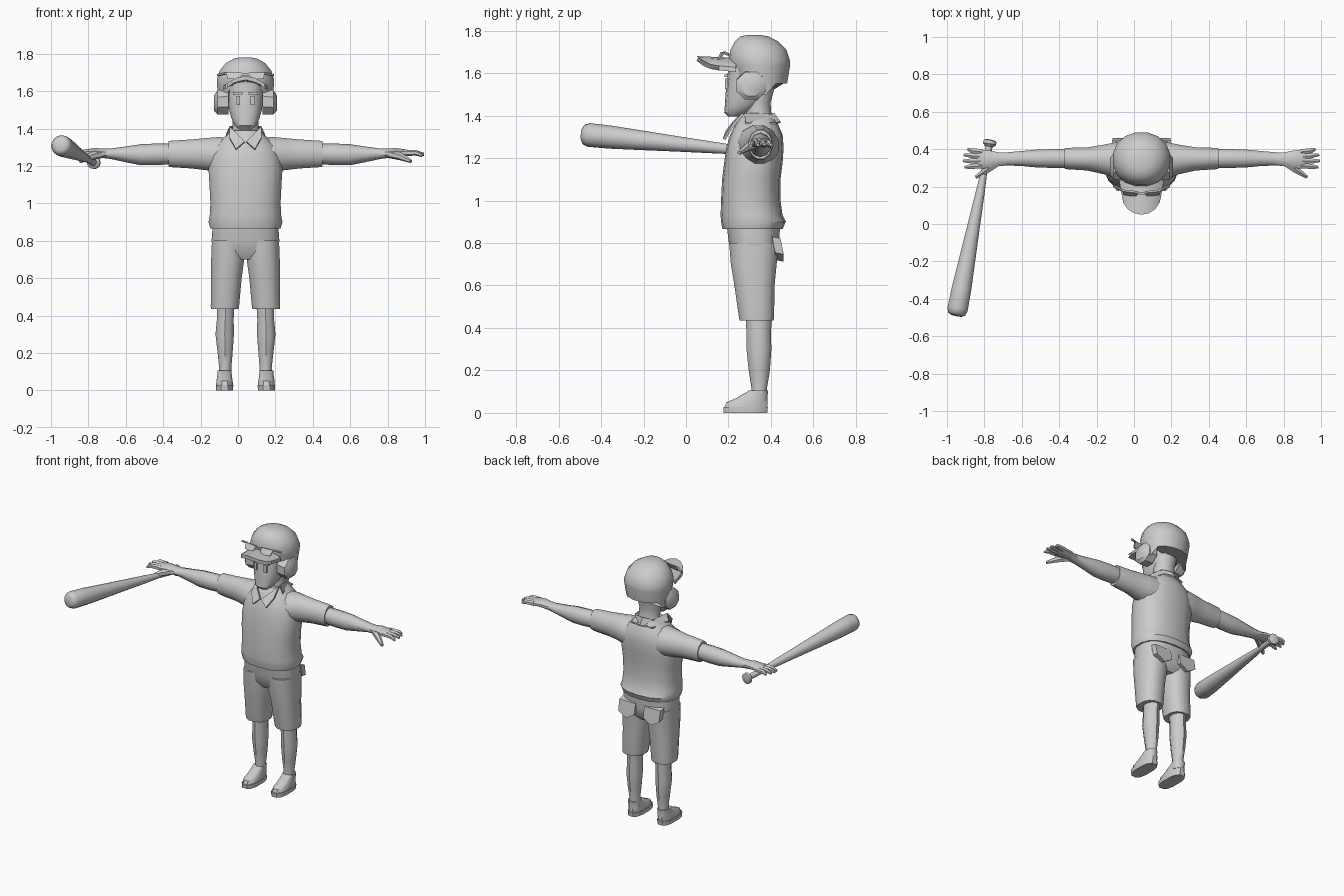
import bpy, bmesh, math
from mathutils import Vector

CX = 0.04  # body centre line
grey = bpy.data.materials.new("light grey")
grey.diffuse_color = (0.6, 0.6, 0.6, 1)


def finish(name, bm, angle=40):
    bmesh.ops.recalc_face_normals(bm, faces=bm.faces)
    me = bpy.data.meshes.new(name)
    bm.to_mesh(me)
    bm.free()
    me.materials.append(grey)
    ob = bpy.data.objects.new(name, me)
    bpy.context.collection.objects.link(ob)
    bpy.ops.object.select_all(action='DESELECT')
    ob.select_set(True)
    bpy.context.view_layer.objects.active = ob
    bpy.ops.object.shade_smooth_by_angle(angle=math.radians(angle))
    return ob


def skin(name, rings, angle=40):
    """Bridge equal-length rings of points and cap both ends."""
    bm = bmesh.new()
    vs = [[bm.verts.new(p) for p in r] for r in rings]
    n = len(vs[0])
    for a, b in zip(vs, vs[1:]):
        for i in range(n):
            j = (i + 1) % n
            bm.faces.new((a[i], a[j], b[j], b[i]))
    bm.faces.new(vs[0])
    bm.faces.new(vs[-1])
    return finish(name, bm, angle)


def section(n, p):
    for i in range(n):
        t = 2 * math.pi * (i + 0.5) / n
        c, s = math.cos(t), math.sin(t)
        yield (math.copysign(abs(c) ** (2 / p), c), math.copysign(abs(s) ** (2 / p), s))


def stack(name, rings, x=CX, n=14, p=2.4, lift=None):
    """Upright loft; ring = z, half width, front y, back y, optional x offset."""
    out = []
    for k, (z, a, y0, y1, *dx) in enumerate(rings):
        xc = x + (dx[0] if dx else 0)
        ring = [Vector((xc + a * u, (y0 + y1) / 2 + (y1 - y0) / 2 * v, z)) for u, v in section(n, p)]
        if k == 0 and lift:
            for q in ring:
                q.z = lift(q.y)
        out.append(ring)
    return skin(name, out)


def sideways(name, s, rings, n=10, p=2.0):
    """Loft outwards; ring = distance from centre line, y, z, half depth, half height."""
    return skin(name, [[(CX + s * d, y + ry * u, z + rz * v) for u, v in section(n, p)]
                       for d, y, z, ry, rz in rings])


def tube(name, pts, radii, n=8):
    pts = [Vector(p) for p in pts]
    q = (pts[-1] - pts[0]).to_track_quat('Z', 'Y')
    return skin(name, [[c + q @ Vector((r * u, r * v, 0)) for u, v in section(n, 2)]
                       for c, r in zip(pts, radii)])


def plate(name, pts, offset):
    """Flat polygon thickened along an offset vector."""
    off = Vector(offset)
    return skin(name, [[Vector(p) for p in pts], [Vector(p) + off for p in pts]], 30)


def box(name, c, d):
    x, y, z = c
    a, b, h = (v / 2 for v in d)
    return plate(name, [(x - a, y - b, z - h), (x + a, y - b, z - h),
                        (x + a, y + b, z - h), (x - a, y + b, z - h)], (0, 0, d[2]))


# Shirt body, pelvis
stack("shirt", [(.865, .19, .172, .455), (.90, .2, .165, .47), (.93, .194, .163, .455),
                (1.0, .19, .165, .445), (1.1, .195, .17, .445), (1.18, .2, .18, .455),
                (1.25, .19, .19, .46), (1.31, .165, .208, .455), (1.355, .115, .23, .435),
                (1.39, .075, .255, .415)], n=18)
stack("shorts_top", [(.70, .15, .24, .40), (.74, .178, .215, .435),
                     (.80, .184, .20, .44), (.88, .178, .19, .445)], n=16, p=2.6)

# Head and neck
stack("neck", [(1.35, .085, .275, .42), (1.40, .072, .28, .405), (1.46, .07, .27, .40),
               (1.53, .075, .26, .42)], n=12, p=2)
stack("head", [(1.395, .035, .20, .25), (1.415, .058, .18, .29), (1.45, .075, .183, .35),
               (1.50, .09, .186, .39), (1.56, .096, .193, .42), (1.64, .10, .20, .43)], n=14)


# Helmet: lower edge drops towards the nape
def rim(y):
    return 1.625 if y < .25 else (1.50 if y < .42 else 1.55)


stack("helmet", [(1.55, .142, .225, .478), (1.632, .155, .207, .492), (1.66, .156, .2, .492),
                 (1.71, .14, .207, .475), (1.75, .107, .228, .435), (1.773, .065, .255, .39),
                 (1.78, .03, .29, .35)], n=16, p=2.1, lift=rim)

# Visor: arched sheet whose sides droop
arc = []
for i in range(9):
    t = math.pi * i / 8
    arc.append((math.cos(t), math.sin(t)))
rows = []
for f in (0, .5, .85, 1):
    top = [(CX + .12 * u * (1 - .12 * f), .235 - f * (.08 + .105 * v),
            1.672 - .045 * u * u + .008 * f) for u, v in arc]
    rows.append(top + [(x, y, z - .022) for x, y, z in reversed(top)])
skin("visor", rows, 35)

# Goggles resting on the visor
box("goggle_bridge", (CX, .165, 1.69), (.05, .012, .012))
for s, side in ((-1, "right"), (1, "left")):
    x0, x1 = CX + s * .018, CX + s * .105
    plate(side + "_goggle_lens", [(x0, .175, 1.70), (x1, .185, 1.70),
                                  (x1 - s * .01, .165, 1.665), (x0 + s * .012, .155, 1.665)], (0, -.01, 0))
    tube(side + "_goggle_arm", [(CX + s * .10, .18, 1.697), (CX + s * .15, .205, 1.685)], (.007, .007), 6)

# Paired parts
for s, side in ((-1, "right_"), (1, "left_")):
    # Helmet ear guard
    sideways(side + "ear_guard", s, [(.09, .31, 1.545, .075, .075), (.15, .307, 1.54, .075, .07),
                                     (.168, .307, 1.535, .05, .045)], n=8)
    # Eye, brow and collar wing
    box(side + "eye", (CX + s * .038, .19, 1.55), (.02, .014, .05))
    box(side + "brow", (CX + s * .042, .19, 1.588), (.05, .016, .012))
    plate(side + "collar_wing", [(CX + s * .085, .275, 1.405), (CX + s * .085, .222, 1.345),
                                 (CX + s * .05, .185, 1.285), (CX + s * .005, .2, 1.325),
                                 (CX + s * .05, .235, 1.37)], (0, -.012, .006))
    plate(side + "collar_back", [(CX + s * .085, .275, 1.405), (CX + s * .105, .28, 1.36),
                                 (CX + s * .08, .425, 1.36), (CX, .445, 1.365),
                                 (CX, .415, 1.405), (CX + s * .07, .40, 1.405)], (0, 0, .008))
    # Sleeve
    sideways(side + "sleeve", s, [(.06, .335, 1.255, .105, .095), (.14, .34, 1.258, .10, .10),
                                  (.20, .345, 1.263, .082, .09), (.29, .348, 1.264, .064, .08),
                                  (.40, .35, 1.264, .059, .073), (.412, .35, 1.264, .056, .07)], n=12)
    # Arm and palm
    sideways(side + "arm", s, [(.38, .35, 1.265, .052, .053), (.47, .35, 1.262, .053, .058),
                               (.56, .35, 1.26, .05, .056), (.64, .35, 1.262, .042, .042),
                               (.72, .348, 1.265, .037, .028), (.76, .346, 1.267, .038, .025),
                               (.80, .346, 1.272, .047, .024), (.86, .347, 1.27, .054, .018),
                               (.875, .347, 1.27, .05, .013)])
    # Fingers and thumb
    for k, (y0, y1, tip, z) in enumerate(((.385, .40, .93, 1.262), (.36, .37, .95, 1.264),
                                          (.335, .338, .955, 1.262), (.312, .303, .945, 1.256))):
        tube(side + "finger_%d" % (k + 1), [(CX + s * .85, y0, 1.27), (CX + s * .91, (y0 + y1) / 2, 1.27),
                                            (CX + s * tip, y1, z)], (.017, .015, .008), 6)
    tube(side + "thumb", [(CX + s * .77, .33, 1.265), (CX + s * .83, .287, 1.25),
                          (CX + s * .885, .25, 1.225)], (.024, .02, .01), 6)
    # Shorts leg with back pocket
    stack(side + "shorts_leg", [(.435, .076, .25, .415, s * .111), (.45, .078, .247, .417, s * .11),
                                (.60, .084, .225, .42, s * .102), (.70, .091, .208, .43, s * .095),
                                (.80, .088, .2, .44, s * .094)], n=12)
    xp = CX + s * .095
    plate(side + "back_pocket", [(xp - .062, .405, .83), (xp + .062, .405, .83), (xp + .06, .42, .755),
                                 (xp, .42, .72), (xp - .06, .42, .755)], (0, .04, -.008))
    # Bare leg
    stack(side + "leg", [(.05, .038, .305, .385, s * .108), (.12, .034, .308, .382, s * .108),
                         (.20, .042, .295, .395, s * .109), (.30, .052, .285, .402, s * .111),
                         (.38, .047, .285, .40, s * .108), (.46, .05, .28, .405, s * .106)], n=10, p=2)
    # Shoe: sole and upper
    xf = s * .112
    stack(side + "shoe_sole", [(0, .047, .175, .385, xf), (.028, .048, .173, .388, xf)], n=12, p=2.8)
    stack(side + "shoe_upper", [(.026, .046, .178, .385, xf), (.05, .045, .188, .388, xf),
                                (.07, .041, .235, .385, xf), (.105, .038, .295, .388, xf)], n=12)

# Bat, swept from knob to barrel end
knob, end = Vector((-.768, .45, 1.217)), Vector((-.95, -.49, 1.312))
profile = ((0, .02), (.006, .035), (.025, .036), (.04, .019), (.2, .018), (.3, .025), (.5, .035),
           (.7, .046), (.85, .054), (.965, .056), (.99, .047), (1, .03))
tube("bat", [knob.lerp(end, t) for t, r in profile], [r for t, r in profile], 14)
